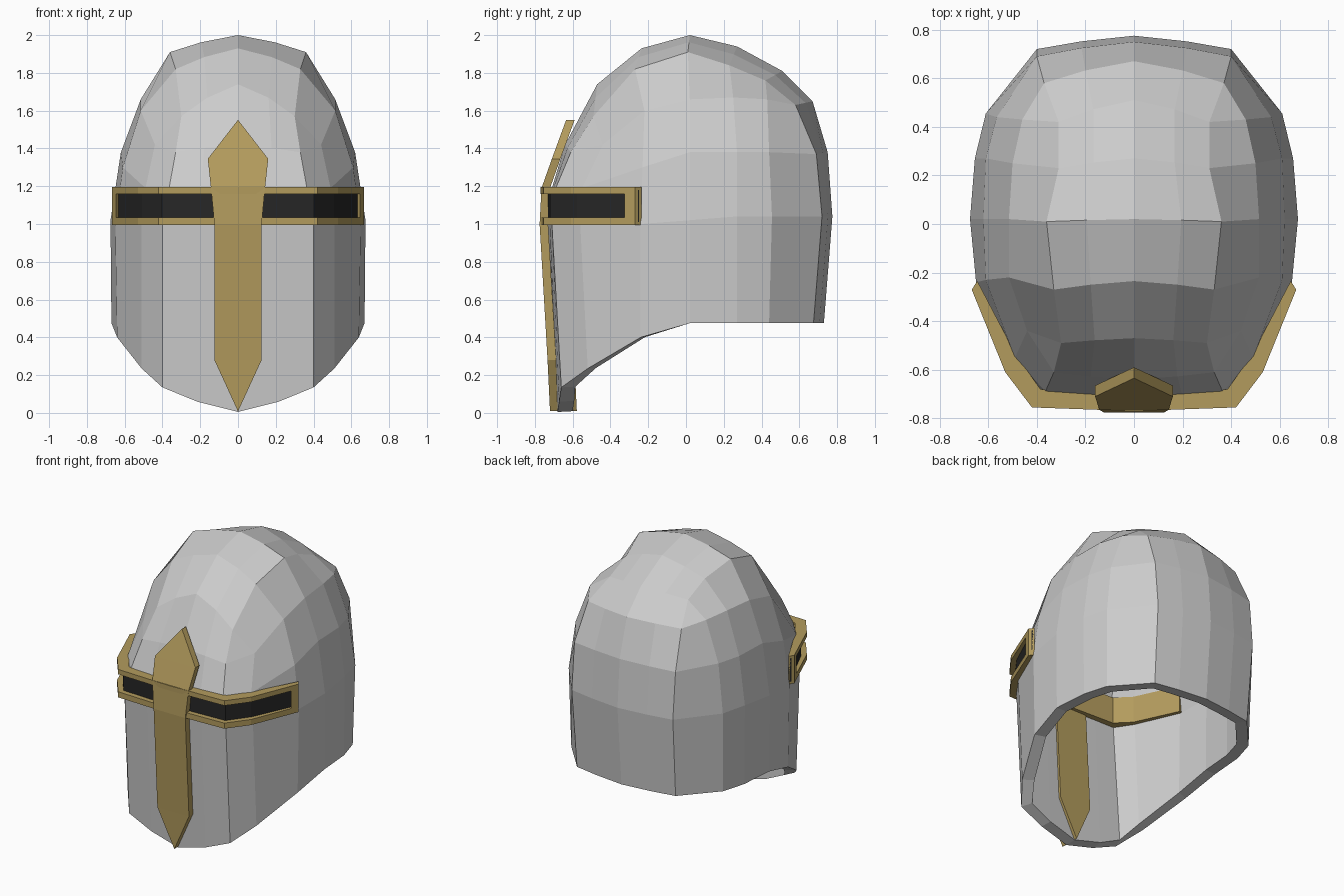
import bpy, bmesh
from mathutils import Vector

if "Cube" in bpy.data.objects:
    bpy.data.objects.remove(bpy.data.objects["Cube"])


def material(name, color):
    m = bpy.data.materials.new(name)
    m.diffuse_color = color
    m.use_nodes = True
    m.node_tree.nodes["Principled BSDF"].inputs["Base Color"].default_value = m.diffuse_color
    return m


gold = material("gold", (0.45, 0.33, 0.11, 1))
dark = material("dark", (0.02, 0.02, 0.02, 1))


def finish(name, bm, mat=None):
    bmesh.ops.remove_doubles(bm, verts=bm.verts, dist=0.0005)
    bmesh.ops.recalc_face_normals(bm, faces=bm.faces)
    top = max(bm.faces, key=lambda f: f.calc_center_median().z)
    if top.normal.z < -0.01:
        bmesh.ops.reverse_faces(bm, faces=bm.faces)
    me = bpy.data.meshes.new(name)
    bm.to_mesh(me)
    bm.free()
    ob = bpy.data.objects.new(name, me)
    bpy.context.collection.objects.link(ob)
    if mat:
        me.materials.append(mat)
    return ob


def add_grid(bm, rows, mirror=True):
    for sx in ((1, -1) if mirror else (1,)):
        vs = [[bm.verts.new((p[0] * sx, p[1], p[2])) for p in r] for r in rows]
        for a, b in zip(vs, vs[1:]):
            for i in range(len(a) - 1):
                bm.faces.new((a[i], a[i + 1], b[i + 1], b[i]))


# Crest strip, front to back: edge x, y, z and centre y, z
stations = [
    (.40, -.66, .135, -.68, .005), (.40, -.71, 1.0, -.73, 1.0),
    (.365, -.69, 1.19, -.71, 1.19), (.33, -.61, 1.38, -.64, 1.42),
    (.30, -.49, 1.57, -.47, 1.74), (.33, -.27, 1.82, -.235, 1.93),
    (.36, .01, 1.91, .02, 2.0), (.31, .23, 1.84, .27, 1.94),
    (.31, .42, 1.76, .51, 1.81), (.37, .58, 1.63, .67, 1.65),
    (.40, .69, 1.37, .75, 1.38), (.40, .72, 1.04, .775, 1.04),
    (.39, .675, .475, .73, .475)]
edge = [Vector(s[:3]) for s in stations]
centre = [Vector((0, s[3], s[4])) for s in stations]

# Side panel rows from the rim upward, between the strip's front and back
side = [
    [(.51, -.52, .235), (.64, -.24, .40), (.67, .02, .475), (.65, .27, .475), (.60, .44, .475)],
    [(.51, -.56, 1.0), (.65, -.24, 1.0), (.675, .02, 1.02), (.655, .27, 1.04), (.61, .455, 1.04)],
    [(.49, -.55, 1.19), (.61, -.23, 1.30), (.62, .02, 1.38), (.61, .27, 1.38), (.565, .44, 1.38)],
    [(.44, -.44, 1.42), (.515, -.22, 1.60), (.515, .02, 1.66), (.50, .25, 1.67), (.46, .43, 1.66)]]

# Helmet shell
bm = bmesh.new()
strip = []
for c, e in zip(centre, edge):
    m = c.lerp(e, .42)
    m.x = e.x * .54
    strip.append([c, m, e])
add_grid(bm, strip)
rows = [[edge[i]] + r + [edge[12 - i]] for i, r in enumerate(side)]
add_grid(bm, rows + [[edge[3]] + edge[4:9] + [edge[9]]])
shell = finish("helmet_shell", bm)
sol = shell.modifiers.new("thickness", "SOLIDIFY")
sol.thickness = .08
sol.offset = -1


def ribbon(bm, inner, outer, z0, z1, mirror=False):
    """Closed box section swept along a plan path."""
    def ring(a, b):
        return [(*a, z0), (*b, z0), (*b, z1), (*a, z1), (*a, z0)]
    rings = [ring(a, b) for a, b in zip(inner, outer)]
    add_grid(bm, rings, mirror)
    for r in (rings[0], rings[-1]):
        for sx in ((1, -1) if mirror else (1,)):
            bm.faces.new([bm.verts.new((p[0] * sx, p[1], p[2])) for p in r[:4]])


def both(path):
    return [(-x, y) for x, y in reversed(path[1:])] + path


def mix(p, q, t):
    return [tuple(Vector(a).lerp(Vector(b), t)) for a, b in zip(p, q)]


# Visor frame: two rails and an end post on each side
pin = [(0, -.70), (.385, -.68), (.485, -.54), (.645, -.235)]
pout = [(0, -.77), (.42, -.755), (.53, -.61), (.668, -.27)]
bm = bmesh.new()
ribbon(bm, both(pin), both(pout), 1.16, 1.195)
ribbon(bm, both(pin), both(pout), .995, 1.035)
finish("visor_rails", bm, gold)
bm = bmesh.new()
ends = [tuple(Vector(p[2]).lerp(Vector(p[3]), .84)) for p in (pin, pout)]
ribbon(bm, [ends[0], pin[3]], [ends[1], pout[3]], .996, 1.194, True)
finish("visor_end_posts", bm, gold)

# Dark eye slit
bm = bmesh.new()
ribbon(bm, both(mix(pin, pout, .2)), both(mix(pin, pout, .52)), 1.01, 1.18)
finish("eye_slit", bm, dark)

# Gold lining behind the visor
bm = bmesh.new()
lin = [(0, -.61), (.32, -.595), (.415, -.50), (.555, -.20)]
lout = [(0, -.66), (.36, -.64), (.46, -.53), (.59, -.21)]
ribbon(bm, both(lin), both(lout), 1.0, 1.19)
finish("visor_lining", bm, gold)


# Nose bar, pointed at both ends: half width, y, z
def nose_bar(name, front, back):
    outline = [(.001, -.72, .01), (.125, -.733, .28), (.125, -.775, 1.0),
               (.143, -.765, 1.19), (.16, -.71, 1.345), (.001, -.635, 1.55)]
    bm = bmesh.new()
    loops = [[(-w, y + front, z), (w, y + front, z), (w, y + back, z),
              (-w, y + back, z), (-w, y + front, z)] for w, y, z in outline]
    add_grid(bm, loops, False)
    for lp in (loops[0], loops[-1]):
        bm.faces.new([bm.verts.new(p) for p in lp[:4]])
    finish(name, bm, gold)


nose_bar("nose_bar", 0, .045)
nose_bar("nose_bar_lining", .115, .142)
